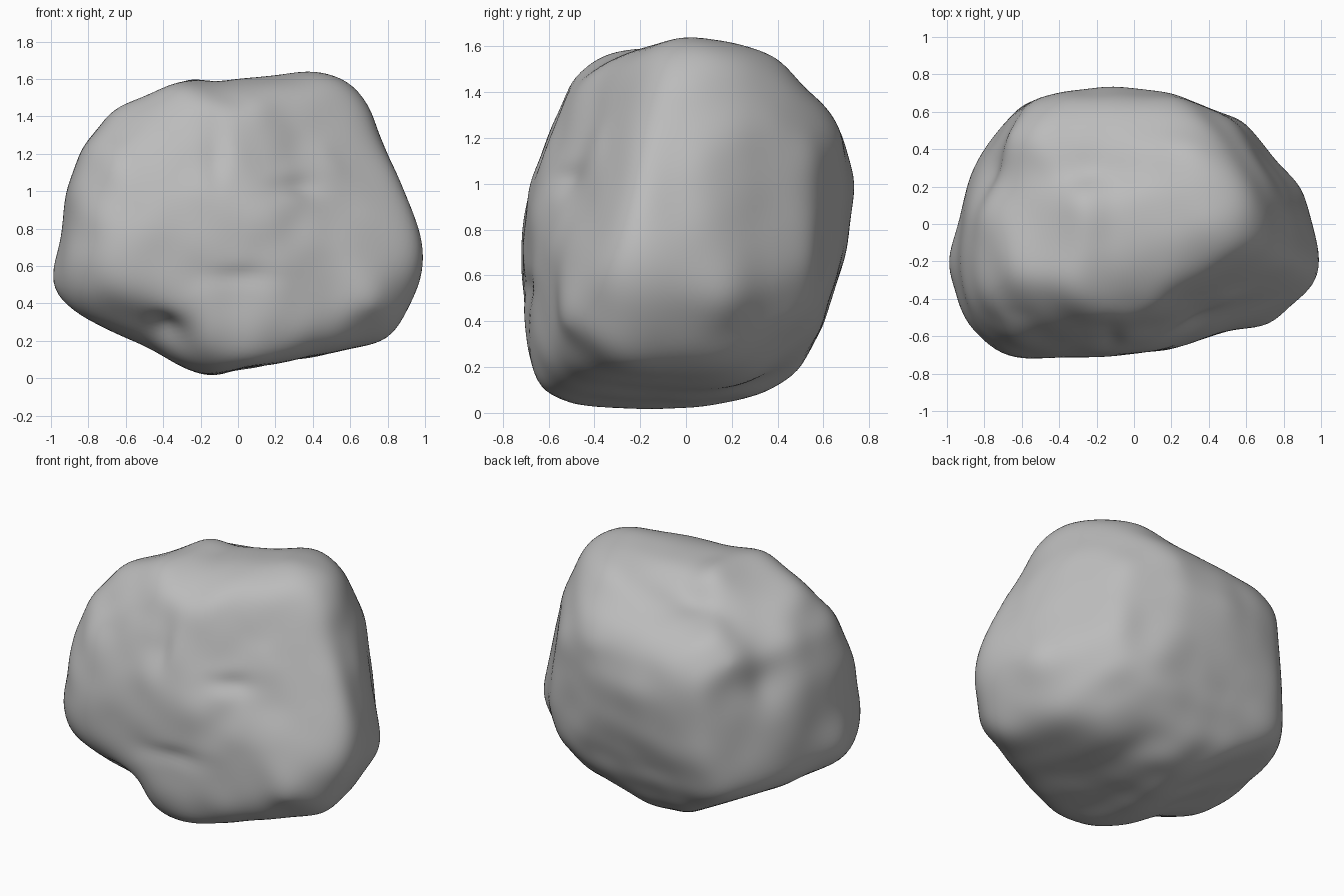
import bpy
import bmesh
import math
from mathutils import Vector, noise

cube = bpy.data.objects.get("Cube")
if cube:
    bpy.data.objects.remove(cube, do_unlink=True)

CENTRE = Vector((0, 0, 0.82))
HARDNESS = 30            # higher keeps the rounded edges between the cuts tighter
STEPS = 120              # angular samples around each profile
profiles = []


def add_profile(right, up, outline, lift=0.0):
    """Register an outline that trims the boulder along one direction."""
    polar = sorted((math.atan2(b - lift, a), math.hypot(a, b - lift)) for a, b in outline)
    first, last = polar[0], polar[-1]
    polar = [(last[0] - math.tau, last[1])] + polar + [(first[0] + math.tau, first[1])]
    wanted = [reach(polar, i * math.tau / STEPS - math.pi) for i in range(STEPS)]
    profiles.append((Vector(right), Vector(up), wanted, list(wanted)))


def reach(polar, angle):
    """Distance to the outline at an angle, exact along straight edges."""
    for (t1, r1), (t2, r2) in zip(polar, polar[1:]):
        if t1 <= angle <= t2 and t2 - t1 > 1e-6:
            return math.sin(t2 - t1) / (math.sin(t2 - angle) / r1 + math.sin(angle - t1) / r2)


def tilted_axes(azimuth, elevation):
    """Right and up axes of a slanted cutting direction."""
    a, e = math.radians(azimuth), math.radians(elevation)
    right = (math.cos(a), math.sin(a), 0)
    up = (-math.sin(e) * math.sin(a), math.sin(e) * math.cos(a), math.cos(e))
    return right, up


def on_profile(point, right, up):
    """Distance from the middle and fractional sample position within a profile."""
    a, b = point.dot(right), point.dot(up)
    return math.hypot(a, b), (math.atan2(b, a) + math.pi) / math.tau * STEPS


# Upright profile across the width
add_profile((1, 0, 0), (0, 0, 1), [
    (-1, .56), (-.95, .74), (-.92, 1), (-.83, 1.24), (-.66, 1.44), (-.47, 1.53), (-.28, 1.6),
    (-.1, 1.59), (.4, 1.65), (.58, 1.59), (.7, 1.46), (.8, 1.2), (.92, .94), (.99, .72),
    (.98, .55), (.9, .33), (.8, .2), (.5, .13), (0, .04), (-.14, .01), (-.28, .05),
    (-.5, .17), (-.83, .3), (-.95, .4)], CENTRE.z)

# Upright profile through the depth
add_profile((0, 1, 0), (0, 0, 1), [
    (-.74, .72), (-.68, 1), (-.59, 1.25), (-.5, 1.45), (-.4, 1.55), (-.25, 1.6), (0, 1.65),
    (.2, 1.62), (.4, 1.55), (.53, 1.41), (.6, 1.35), (.68, 1.23), (.74, 1), (.7, .7),
    (.6, .37), (.5, .19), (.35, .08), (-.05, 0), (-.5, .03), (-.63, .1), (-.7, .25)], CENTRE.z)

# Plan profile
add_profile((1, 0, 0), (0, 1, 0), [
    (-1, -.2), (-.94, .02), (-.88, .25), (-.78, .47), (-.62, .64), (-.4, .71), (-.1, .74),
    (.2, .7), (.6, .55), (.75, .36), (.9, .2), (1, -.15), (.98, -.33), (.9, -.47),
    (.75, -.55), (.5, -.58), (.2, -.67), (-.12, -.71), (-.58, -.73), (-.75, -.68), (-.9, -.53)])

# Slanted profiles that trim the corners
add_profile(*tilted_axes(35, 25), [
    (-1.04, -.16), (-.96, .34), (-.84, .52), (-.66, .66), (-.39, .72), (-.09, .82), (.14, .74),
    (.47, .74), (.63, .6), (.75, .34), (.85, -.43), (.67, -.69), (.45, -.88), (0, -.91),
    (-.34, -.88), (-.51, -.78), (-.61, -.61), (-.84, -.48), (-.98, -.36)])
add_profile(*tilted_axes(215, 25), [
    (-.85, -.11), (-.73, .48), (-.59, .78), (-.48, .85), (-.32, .87), (.02, .81), (.26, .75),
    (.45, .73), (.67, .56), (.88, .36), (.99, .1), (1.04, -.28), (.99, -.45), (.88, -.54),
    (.55, -.68), (.02, -.83), (-.21, -.78), (-.59, -.56), (-.74, -.4)])
add_profile(*tilted_axes(145, -25), [
    (-1, .02), (-.96, .19), (-.61, .75), (-.44, .87), (-.14, .9), (.06, .86), (.36, .68),
    (.71, .54), (.83, .39), (.89, -.28), (.85, -.52), (.71, -.69), (.45, -.84),
    (-.2, -.92), (-.41, -.86), (-.67, -.64), (-.91, -.39)])

# Broad front face, turned outward and leaning back
FRONT_NORMAL, FRONT_REACH = Vector((.43, -.83, .36)), .65

# Hollows: centre, spread, depth
HOLLOWS = [
    ((-.41, -.55, .27), (.08, .2, .07), .06),    # notch under the front
    ((-.8, .27, 1.12), (.17, .17, .2), .1),      # side hollow
    ((-.25, .3, 1.5), (.3, .14, .25), .1),       # valley on top, in front of the rear bump
    ((.2, .3, .15), (.15, .15, .15), .04),       # underside hollow
    ((.32, -.55, 1.03), (.12, .2, .05), .03),    # front pits and creases
    ((.02, -.7, .54), (.18, .2, .04), .025),
    ((-.12, -.62, 1.2), (.05, .2, .18), .03),
    ((.9, -.05, .95), (.2, .12, .2), .03),       # dip on the other side
]


def boulder_radius(direction):
    """Smooth minimum of all limits in one direction."""
    total = max(direction.dot(FRONT_NORMAL) / FRONT_REACH, 0.0) ** HARDNESS
    for right, up, _, allowed in profiles:
        spread, place = on_profile(direction, right, up)
        i, f = int(place), place % 1
        limit = allowed[i % STEPS] * (1 - f) + allowed[(i + 1) % STEPS] * f
        total += (spread / limit) ** HARDNESS
    return total ** (-1 / HARDNESS)


def weathering(point, direction):
    """Hollows and roughness, with more roughness on the front."""
    push = (0.016 if direction.y < -0.5 else 0.008) * noise.noise(point * 5)
    for centre, spread, depth in HOLLOWS:
        gap = sum(((p - c) / s) ** 2 for p, c, s in zip(point, centre, spread))
        push -= depth * math.exp(-gap)
    return push


def soften(times):
    for _ in range(times):
        bmesh.ops.smooth_vert(bm, verts=bm.verts, factor=0.5,
                              use_axis_x=True, use_axis_y=True, use_axis_z=True)


def carve():
    """Cut the boulder to its profiles, then wear it down."""
    for v, d in zip(bm.verts, directions):
        v.co = CENTRE + d * boulder_radius(d)
    soften(10)
    for v in bm.verts:
        d = (v.co - CENTRE).normalized()
        v.co += d * weathering(v.co, d)
    soften(4)


def relax_profiles():
    """Loosen each profile where wear has taken too much off its outline."""
    for right, up, wanted, allowed in profiles:
        actual = [0.0] * STEPS
        for v in bm.verts:
            spread, place = on_profile(v.co - CENTRE, right, up)
            i = round(place) % STEPS
            actual[i] = max(actual[i], spread)
        ratio = [w / a for w, a in zip(wanted, actual)]
        for i in range(STEPS):
            change = (ratio[i - 1] + ratio[i] + ratio[(i + 1) % STEPS]) / 3
            allowed[i] = min(max(allowed[i] * change, wanted[i] * .97), wanted[i] * 1.1)


bm = bmesh.new()
bmesh.ops.create_icosphere(bm, subdivisions=6, radius=1)
directions = [v.co.normalized() for v in bm.verts]
carve()
for _ in range(4):
    relax_profiles()
    carve()

mesh = bpy.data.meshes.new("boulder")
bm.to_mesh(mesh)
bm.free()
mesh.shade_smooth()

# Plain stone
stone = bpy.data.materials.new("grey_stone")
stone.use_nodes = True
colour = (0.5, 0.5, 0.5, 1)
stone.diffuse_color = colour
stone.node_tree.nodes["Principled BSDF"].inputs["Base Color"].default_value = colour
mesh.materials.append(stone)

boulder = bpy.data.objects.new("boulder", mesh)
bpy.context.scene.collection.objects.link(boulder)
